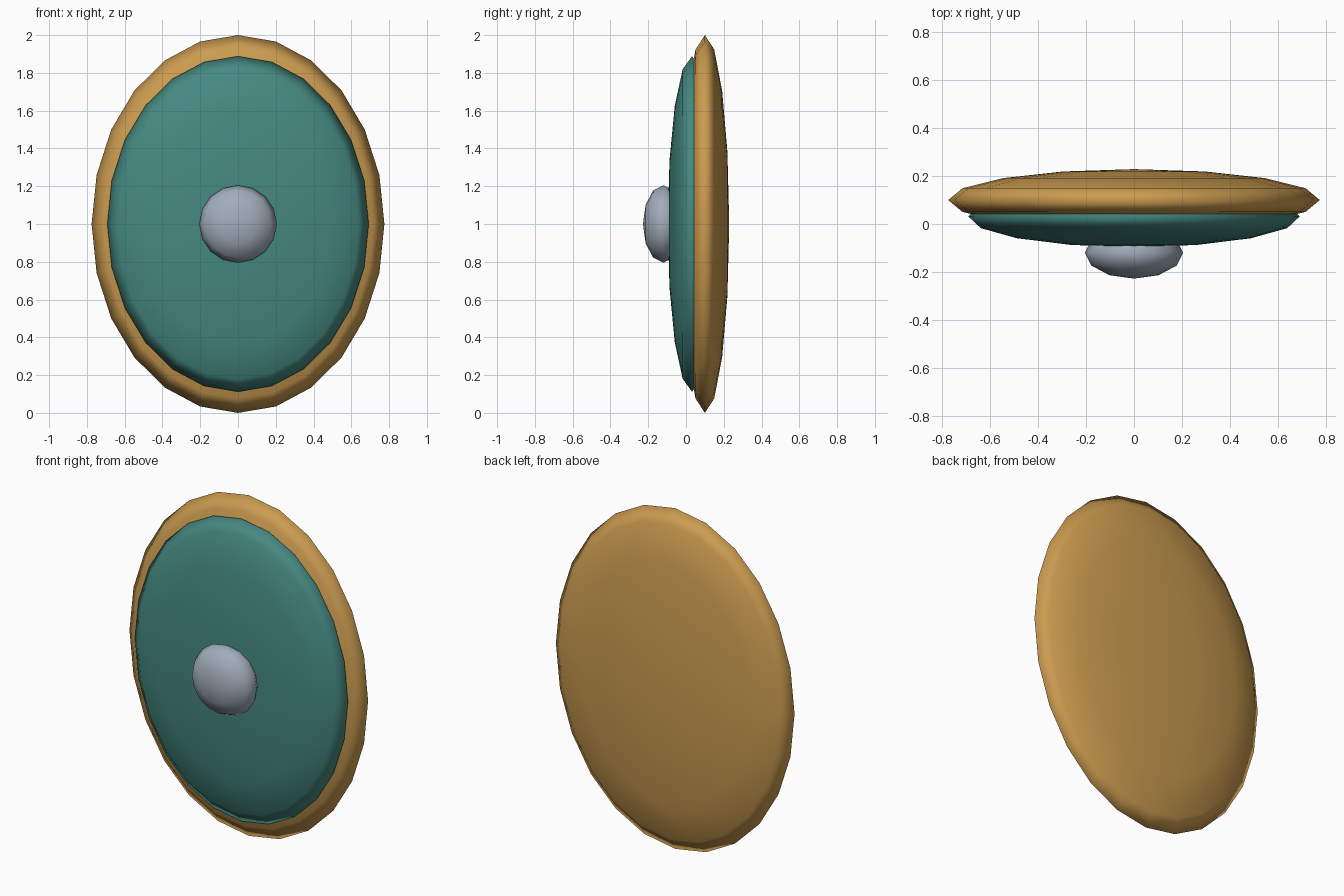
import bpy, bmesh
from mathutils import Matrix

if "Cube" in bpy.data.objects:
    bpy.data.objects.remove(bpy.data.objects["Cube"])


def material(name, rgb):
    m = bpy.data.materials.new(name)
    m.diffuse_color = (*rgb, 1)
    m.use_nodes = True
    m.node_tree.nodes["Principled BSDF"].inputs["Base Color"].default_value = m.diffuse_color
    return m


def lens(name, segments, rings, y, half, mat=None):
    """Squashed smooth sphere with its poles along y."""
    bm = bmesh.new()
    bmesh.ops.create_uvsphere(bm, u_segments=segments, v_segments=rings, radius=1)
    bm.transform(Matrix.Translation((0, y, 1)) @ Matrix.Diagonal((*half, 1))
                 @ Matrix.Rotation(1.5707963268, 4, 'X'))
    for f in bm.faces:
        f.smooth = True
    bmesh.ops.recalc_face_normals(bm, faces=bm.faces[:])
    mesh = bpy.data.meshes.new(name)
    bm.to_mesh(mesh)
    bm.free()
    if mat:
        mesh.materials.append(mat)
    ob = bpy.data.objects.new(name, mesh)
    bpy.context.collection.objects.link(ob)
    return ob


gold = material("gold", (0.60, 0.33, 0.08))
teal = material("teal", (0.06, 0.25, 0.22))
steel = material("steel", (0.36, 0.42, 0.50))

# Gold backing that shows as the rim
lens("shield_rim", 24, 8, 0.10, (0.775, 0.129, 1.0), gold)
# Teal front face
lens("shield_face", 24, 8, 0.032, (0.692, 0.129, 0.888), teal)
# Central boss
lens("shield_boss", 16, 6, -0.12, (0.205, 0.108, 0.205), steel)
